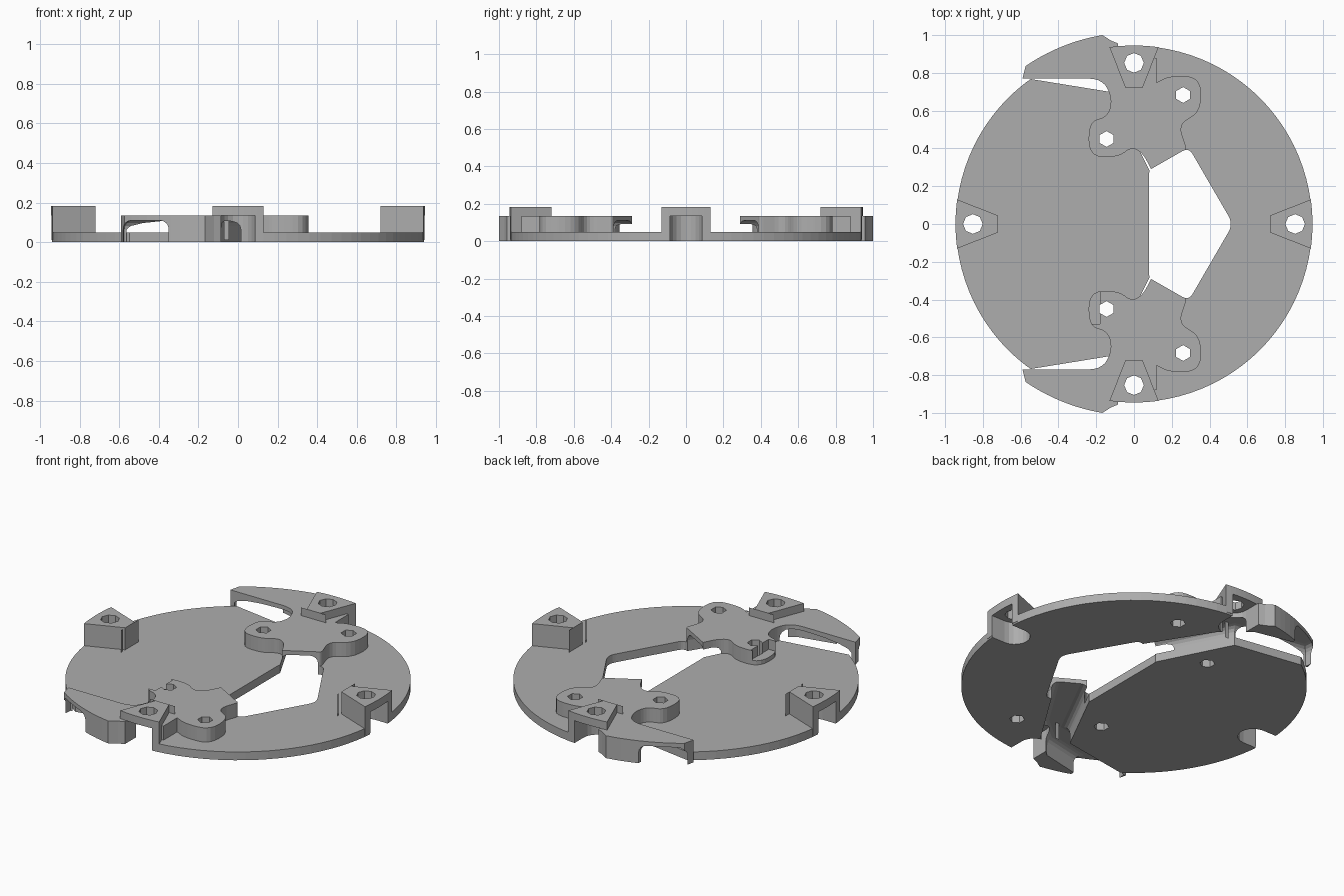
import bpy, bmesh
from math import sin, cos, pi, radians
from mathutils import Vector

cube = bpy.data.objects.get("Cube")
if cube:
    bpy.data.objects.remove(cube, do_unlink=True)

GREY = (0.42, 0.42, 0.42, 1)
grey = bpy.data.materials.new("plain grey")
grey.use_nodes = True
grey.diffuse_color = GREY
grey.node_tree.nodes["Principled BSDF"].inputs["Base Color"].default_value = GREY

FLOOR, PAD, POST = 0.05, 0.135, 0.183
RIM = 0.943


def arc(cx, cy, r, a0, a1, n):
    return [(cx + r * cos(radians(a0 + (a1 - a0) * i / n)),
             cy + r * sin(radians(a0 + (a1 - a0) * i / n))) for i in range(n + 1)]


def rounded(points, steps=5):
    """Outline whose corners (x, y, cut) are eased by a short curve."""
    out = []
    for i, (x, y, cut) in enumerate(points):
        c = Vector((x, y))
        if not cut:
            out.append((x, y))
            continue
        a, b = (Vector(points[j % len(points)][:2]) - c for j in (i - 1, i + 1))
        a, b = (c + v.normalized() * min(cut, v.length * 0.49) for v in (a, b))
        for k in range(steps + 1):
            t = k / steps
            out.append(tuple(a * (1 - t) ** 2 + c * 2 * t * (1 - t) + b * t * t))
    return out


def turned(points, quarter):
    c, s = [(1, 0), (0, 1), (-1, 0), (0, -1)][quarter]
    return [(x * c - y * s, x * s + y * c) for x, y in points]


def prism(name, outline, z0, z1, arch=0):
    """Upright solid from an outline, with optionally rounded top edges."""
    bm = bmesh.new()
    face = bm.faces.new([bm.verts.new((x, y, z0)) for x, y in outline])
    ext = bmesh.ops.extrude_face_region(bm, geom=[face])
    top = [v for v in ext["geom"] if isinstance(v, bmesh.types.BMVert)]
    for v in top:
        v.co.z = z1
    if arch:
        edges = [e for e in bm.edges if all(v in top for v in e.verts)]
        bmesh.ops.bevel(bm, geom=edges, offset=arch, segments=4, profile=0.5, affect='EDGES')
    bmesh.ops.recalc_face_normals(bm, faces=bm.faces)
    mesh = bpy.data.meshes.new(name)
    bm.to_mesh(mesh)
    bm.free()
    mesh.materials.append(grey)
    ob = bpy.data.objects.new(name, mesh)
    bpy.context.collection.objects.link(ob)
    return ob


def combine(target, tool, operation):
    mod = target.modifiers.new("shape", 'BOOLEAN')
    mod.operation, mod.object, mod.solver = operation, tool, 'EXACT'
    bpy.context.view_layer.update()
    evaluated = target.evaluated_get(bpy.context.evaluated_depsgraph_get())
    mesh = bpy.data.meshes.new_from_object(evaluated)
    target.modifiers.clear()
    target.data = mesh
    bpy.data.objects.remove(tool, do_unlink=True)


# Round floor plate
body = prism("mounting_plate", arc(0, 0, RIM, 0, 356.25, 95), 0, FLOOR)

# Raised pads with screw bosses and an outer wing, mirrored front to back
pad = rounded([
    (-0.59, 0.77, 0), (-0.165, 0.77, 0.08), (-0.115, 0.66, 0.05), (-0.14, 0.565, 0.05),
    (-0.24, 0.545, 0.09), (-0.24, 0.355, 0.09), (-0.08, 0.355, 0.06), (-0.01, 0.41, 0.05),
    (0.05, 0.37, 0.05), (0.09, 0.29, 0), (0.28, 0.395, 0.02), (0.235, 0.53, 0.06),
    (0.355, 0.59, 0.09), (0.355, 0.78, 0.09), (0.19, 0.785, 0.07), (0.12, 0.75, 0),
    (0.12, 0.88, 0), (-0.07, 0.88, 0), (-0.07, 0.95, 0), (-0.12, 0.97, 0)])
pad += arc(0, 0, 1.014, 99.5, 124.5, 10)

# Rounded posts on the rim, one per quarter
side = degrees_at_rim = 7.9
post = rounded([(0.72, 0.125, 0.08), (0.72, -0.125, 0.08)])
post = arc(0, 0, RIM + 0.002, -side, side, 8) + post

for s, label in ((1, "back"), (-1, "front")):
    combine(body, prism(label + "_pad", [(x, y * s) for x, y in pad], 0, PAD), 'UNION')
for q in range(4):
    combine(body, prism("post", turned(post, q), 0.01, POST), 'UNION')

# Five-sided opening in the middle
opening = rounded([(0.08, 0.285, 0.02), (0.08, -0.285, 0.02), (0.29, -0.405, 0.04),
                   (0.525, 0, 0.05), (0.29, 0.405, 0.04)])
combine(body, prism("opening", opening, -0.1, 0.3), 'DIFFERENCE')

# Arched channel under each pad, bending out through the wing
channel = [(0.13, 0.19), (-0.13, 0.70), (-0.575, 0.772), (-0.62, 1.15), (-0.35, 1.15),
           (-0.35, 0.93), (-0.12, 0.88), (0.035, 0.75), (0.33, 0.28)]
for s in (1, -1):
    combine(body, prism("channel", [(x, y * s) for x, y in channel], -0.1, 0.11, 0.045),
            'DIFFERENCE')

# Open slot under each post, and its bolt hole
slot = arc(0.85, 0, 0.085, 90, 270, 10) + [(1.1, -0.085), (1.1, 0.085)]
for q in range(4):
    combine(body, prism("slot", turned(slot, q), -0.1, 0.136), 'DIFFERENCE')
    combine(body, prism("bolt_hole", turned(arc(0.853, 0, 0.052, 0, 315, 7), q), -0.2, 0.3),
            'DIFFERENCE')

# Screw holes in the bosses
for s in (1, -1):
    for x, y in ((-0.145, 0.45), (0.26, 0.683)):
        combine(body, prism("screw_hole", arc(x, y * s, 0.042, 30, 330, 5), -0.2, 0.3),
                'DIFFERENCE')

# Relief notch in one front boss
notch = [(-0.3, -0.53), (-0.18, -0.53), (-0.18, -0.36), (-0.3, -0.36)]
combine(body, prism("notch", notch, 0.075, 0.3), 'DIFFERENCE')
